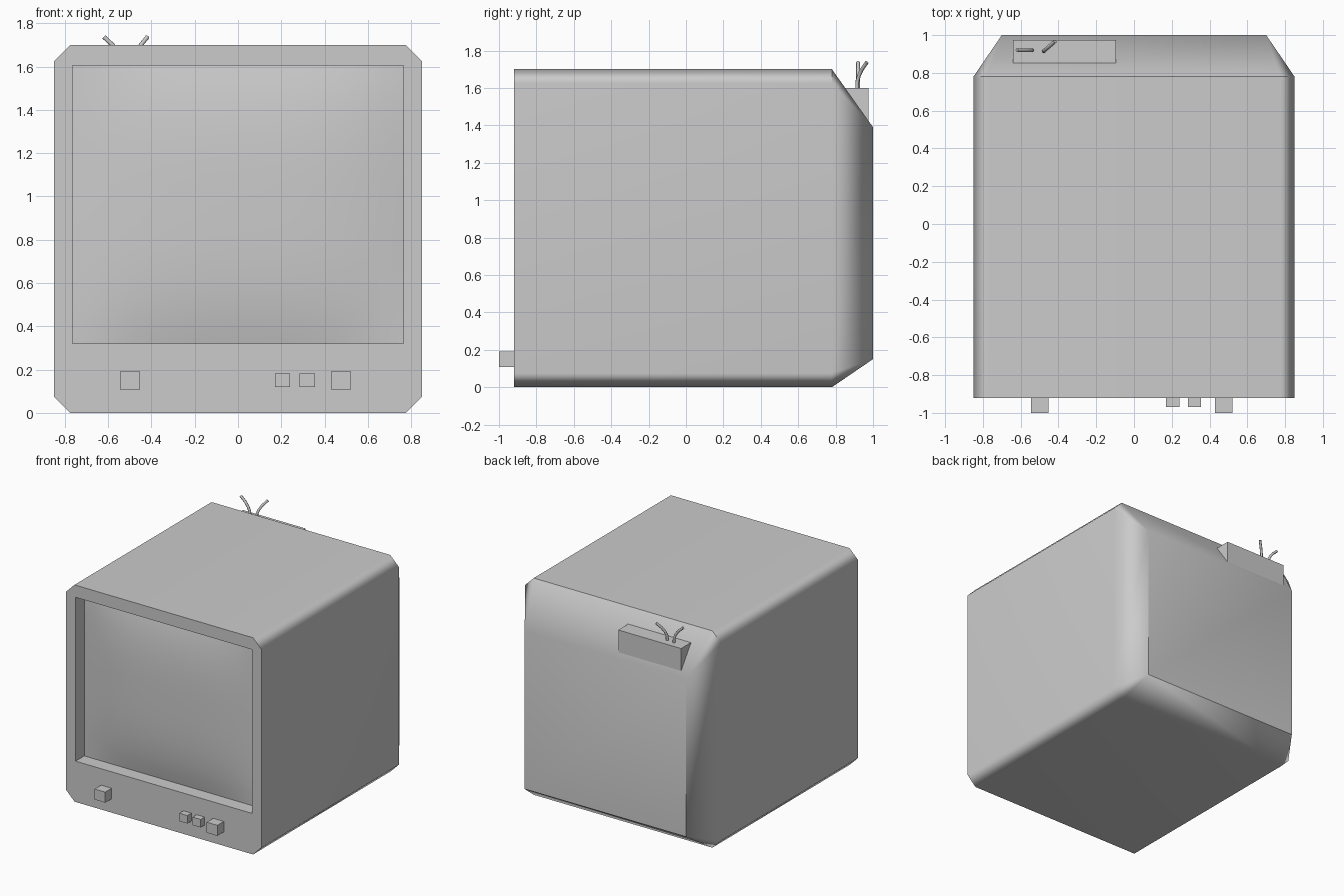
import bpy, bmesh, math
from mathutils import Vector

if "Cube" in bpy.data.objects:
    bpy.data.objects.remove(bpy.data.objects["Cube"])


def finish(name, bm, smooth=None):
    bmesh.ops.recalc_face_normals(bm, faces=bm.faces)
    me = bpy.data.meshes.new(name)
    bm.to_mesh(me)
    bm.free()
    ob = bpy.data.objects.new(name, me)
    bpy.context.collection.objects.link(ob)
    if smooth:
        bpy.ops.object.select_all(action='DESELECT')
        bpy.context.view_layer.objects.active = ob
        ob.select_set(True)
        bpy.ops.object.shade_smooth_by_angle(angle=math.radians(smooth))
    return ob


def rect(bm, hx, z0, z1, y):
    return [bm.verts.new((x, y, z)) for x, z in ((hx, z0), (hx, z1), (-hx, z1), (-hx, z0))]


def octagon(bm, hx, z0, z1, y, c):
    # Two vertices per corner, in the same order as rect()
    pts = ((hx - c, z0), (hx, z0 + c), (hx, z1 - c), (hx - c, z1),
           (c - hx, z1), (-hx, z1 - c), (-hx, z0 + c), (c - hx, z0))
    return [bm.verts.new((x, y, z)) for x, z in pts]


def loop_bridge(bm, a, b):
    n = len(a)
    for i in range(n):
        j = (i + 1) % n
        bm.faces.new((a[i], a[j], b[j], b[i]))


def corner_bridge(bm, octo, quad):
    # Joins a clipped-corner ring to a plain rectangle
    for i in range(4):
        j = (i + 1) % 4
        bm.faces.new((octo[2 * i], octo[2 * i + 1], quad[i]))
        bm.faces.new((octo[2 * i + 1], octo[2 * j], quad[j], quad[i]))


# Cabinet: clipped-corner shell, tapered back, recessed screen opening
bm = bmesh.new()
front = octagon(bm, 0.85, 0, 1.7, -0.92, 0.075)
rear = octagon(bm, 0.85, 0, 1.7, 0.78, 0.075)
back = rect(bm, 0.7, 0.15, 1.39, 1.0)
opening = rect(bm, 0.765, 0.32, 1.605, -0.92)
recess = rect(bm, 0.765, 0.32, 1.605, -0.81)
loop_bridge(bm, front, rear)
corner_bridge(bm, rear, back)
bm.faces.new(back)
corner_bridge(bm, front, opening)
loop_bridge(bm, opening, recess)
bm.faces.new(recess)
cabinet = finish("cabinet", bm, 50)
weighted = cabinet.modifiers.new("even_shading", 'WEIGHTED_NORMAL')
weighted.keep_sharp = True

# Screen: gently bulging glass inside the opening
bm = bmesh.new()
bmesh.ops.create_grid(bm, x_segments=16, y_segments=16, size=1)
for v in bm.verts:
    u, w = v.co.x, v.co.y
    bulge = 0.055 * (1 - abs(u) ** 3) * (1 - abs(w) ** 3)
    v.co = Vector((u * 0.765, -0.812 - bulge, 0.9625 + w * 0.6425))
screen = finish("screen", bm, 60)
if screen.data.polygons[0].normal.y > 0:
    screen.data.flip_normals()

# Control buttons: centre x, half size, front y
for name, x, h, y in (("power_button", -0.498, 0.046, -1.0), ("small_button_left", 0.205, 0.035, -0.97),
                      ("small_button_right", 0.32, 0.035, -0.97), ("channel_button", 0.475, 0.046, -1.0)):
    bm = bmesh.new()
    bmesh.ops.create_cube(bm, size=1)
    for v in bm.verts:
        v.co = Vector((x + v.co.x * 2 * h, (y - 0.91) / 2 + v.co.y * (-0.91 - y), 0.15 + v.co.z * h * 1.8))
    finish(name, bm)

# Antenna base: wedge seated on the sloping back
bm = bmesh.new()
profile = ((0.853, 1.6), (0.975, 1.6), (0.975, 1.42), (0.96, 1.42), (0.853, 1.57))
ends = [[bm.verts.new((x, y, z)) for y, z in profile] for x in (-0.64, -0.095)]
loop_bridge(bm, *ends)
for end in ends:
    bm.faces.new(end)
finish("antenna_base", bm)


# Antennas: short bent rods
def antenna(name, path, radius=0.01, sides=8):
    cu = bpy.data.curves.new(name, 'CURVE')
    cu.dimensions = '3D'
    cu.bevel_depth = radius
    cu.bevel_resolution = (sides - 4) // 2
    cu.use_fill_caps = True
    sp = cu.splines.new('POLY')
    sp.points.add(len(path) - 1)
    for p, co in zip(sp.points, path):
        p.co = (*co, 1)
    sp.use_smooth = True
    bpy.context.collection.objects.link(bpy.data.objects.new(name, cu))


for name, base, lean in (("antenna_left", (-0.54, 0.92), (-0.08, 0)),
                         ("antenna_right", (-0.478, 0.915), (0.06, 0.052))):
    steps = ((0, 1.59), (0.02, 1.635), (0.2, 1.668), (0.5, 1.70), (1, 1.737))
    antenna(name, [(base[0] + t * lean[0], base[1] + t * lean[1], z) for t, z in steps])
